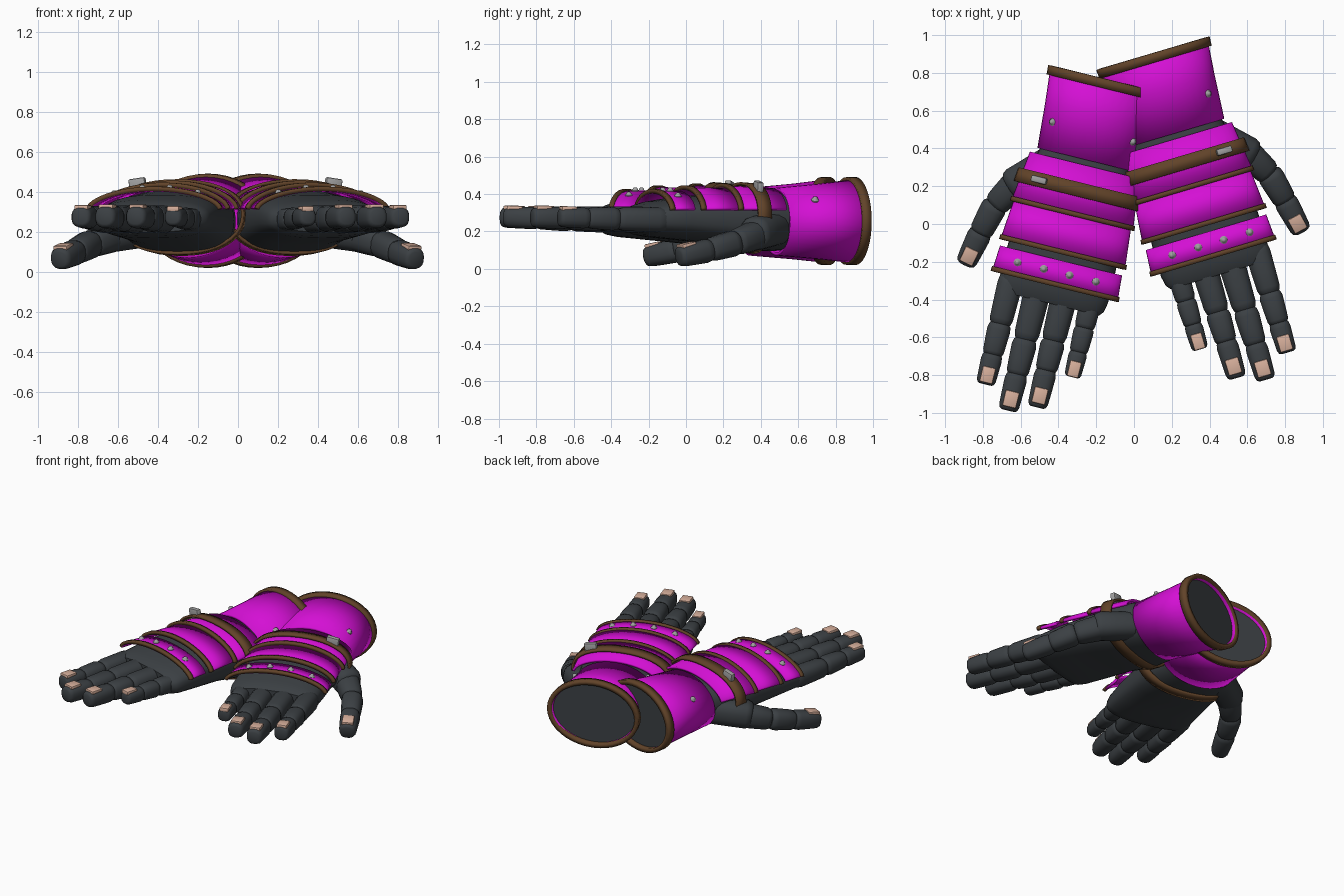
import bpy, bmesh, math
from mathutils import Matrix, Vector

old = bpy.data.objects.get("Cube")
if old:
    bpy.data.objects.remove(old)


def material(name, rgb):
    m = bpy.data.materials.new(name)
    m.use_nodes = True
    m.diffuse_color = (*rgb, 1)
    bsdf = next(n for n in m.node_tree.nodes if n.type == 'BSDF_PRINCIPLED')
    bsdf.inputs["Base Color"].default_value = (*rgb, 1)
    bsdf.inputs["Roughness"].default_value = 0.6
    return m


MAGENTA = material("magenta cloth", (0.66, 0.005, 0.66))
DARK = material("dark glove leather", (0.044, 0.051, 0.057))
BROWN = material("brown leather", (0.12, 0.056, 0.022))
METAL = material("grey metal", (0.35, 0.35, 0.35))
NAIL = material("pale nail", (0.68, 0.43, 0.33))


def P(u, v, z):
    """Glove space: u toward the thumb, v toward the fingertips, z up."""
    return Vector((u, -v, z))


def oval(v, ru, z_low, z_high, power=2.0, split=None, n=40):
    """Rounded cross-section; the widest height can be set with split."""
    mid = (z_low + z_high) / 2 if split is None else split
    pts = []
    for i in range(n):
        a = 2 * math.pi * i / n
        c, s = math.cos(a), math.sin(a)
        rz = z_high - mid if s > 0 else mid - z_low
        pts.append(P(math.copysign(abs(c) ** (2 / power), c) * ru, v,
                     mid + math.copysign(abs(s) ** (2 / power), s) * rz))
    return pts


def arch_z(t, top, edge=0.315):
    return edge + (top - edge) * max(0, 1 - t * t) ** 0.6


def arch(v, w, top, n=24):
    ts = [math.sin(math.pi * (i / n - 0.5)) for i in range(n + 1)]
    return [P(t * w, v, arch_z(t, top)) for t in ts]


class Glove:
    def __init__(self, side, matrix):
        self.side, self.matrix = side, matrix

    def finish(self, name, bm, mat, thickness=0):
        bm.transform(self.matrix)
        bmesh.ops.recalc_face_normals(bm, faces=bm.faces[:])
        mesh = bpy.data.meshes.new(name)
        bm.to_mesh(mesh)
        bm.free()
        mesh.materials.append(mat)
        mesh.shade_smooth()
        mesh.set_sharp_from_angle(angle=math.radians(40))
        ob = bpy.data.objects.new(self.side + "_" + name, mesh)
        bpy.context.collection.objects.link(ob)
        if thickness:
            mod = ob.modifiers.new("thickness", 'SOLIDIFY')
            mod.thickness, mod.offset = thickness, 0

    def loft(self, name, rings, mat, closed=True, caps=True, thickness=0):
        bm = bmesh.new()
        rows = [[bm.verts.new(p) for p in r] for r in rings]
        n = len(rows[0])
        for a, b in zip(rows, rows[1:]):
            for i in range(n if closed else n - 1):
                j = (i + 1) % n
                bm.faces.new((a[i], a[j], b[j], b[i]))
        if closed and caps:
            bm.faces.new(rows[0])
            bm.faces.new(rows[-1])
        self.finish(name, bm, mat, thickness)

    def tube(self, name, a, b, profile, mat, sides=16, power=2.5):
        """Straight lofted part from a to b; profile lists (fraction, radius)."""
        d = (b - a).normalized()
        side = d.cross(Vector((0, 0, 1)))
        side = side.normalized() if side.length > 0.01 else Vector((1, 0, 0))
        up = side.cross(d)
        rings = []
        for t, r in profile:
            ring = []
            for i in range(sides):
                ang = 2 * math.pi * (i + 0.5) / sides
                c, s = math.cos(ang), math.sin(ang)
                ring.append(a.lerp(b, t)
                            + side * math.copysign(abs(c) ** (2 / power), c) * r
                            + up * math.copysign(abs(s) ** (2 / power), s) * r)
            rings.append(ring)
        self.loft(name, rings, mat)

    def phalanx(self, name, a, b, r0, r1):
        self.tube(name, a, b, [(-0.08, r0 * 0.72), (0.0, r0 * 0.92), (0.14, r0), (0.55, (r0 + r1) / 2),
                               (0.86, r1), (0.96, r1 * 0.88), (1.0, r1 * 0.66)], DARK)

    def box(self, name, centre, size, direction, mat):
        bm = bmesh.new()
        bmesh.ops.create_cube(bm, size=1)
        bmesh.ops.scale(bm, vec=size, verts=bm.verts)
        bmesh.ops.bevel(bm, geom=bm.edges[:], offset=min(size) * 0.25, segments=2, affect='EDGES', profile=0.5)
        y = direction.normalized()
        x = y.cross(Vector((0, 0, 1))).normalized()
        rot = Matrix((x, y, x.cross(y))).transposed().to_4x4()
        bm.transform(Matrix.Translation(centre) @ rot)
        self.finish(name, bm, mat)

    def stud(self, name, base, normal):
        self.tube(name, base - normal * 0.006, base + normal * 0.022,
                  [(0, 0.021), (0.4, 0.021), (0.55, 0.015), (0.85, 0.012), (1, 0.006)], METAL, 12, 2)

    def digit(self, name, joints, radii):
        """Three rounded segments and a nail on the last one."""
        for k in range(3):
            self.phalanx(f"{name}_segment_{k + 1}", joints[k], joints[k + 1], radii[k], radii[k + 1])
        d = joints[3] - joints[2]
        up = d.cross(Vector((0, 0, 1))).cross(d).normalized()
        r = radii[3]
        self.box(name + "_nail", joints[2].lerp(joints[3], 0.68) + up * (r - 0.004),
                 (r * 1.35, 0.085, 0.026), d, NAIL)

    def build(self):
        # Cuff with rolled rim and closed dark lining
        self.loft("cuff", [oval(0.01, 0.29, 0.04, 0.47), oval(0.2, 0.272, 0.06, 0.447),
                           oval(0.44, 0.255, 0.08, 0.425)], MAGENTA, caps=False, thickness=0.018)
        self.loft("cuff_rim", [oval(0, 0.298, 0.035, 0.477), oval(0.05, 0.295, 0.037, 0.475)],
                  BROWN, caps=False, thickness=0.03)
        self.loft("cuff_lining", [oval(0.03, 0.284, 0.048, 0.462), oval(0.06, 0.27, 0.06, 0.45)], DARK)
        for s in (-1, 1):
            self.stud(f"cuff_stud_{s + 2}", P(s * 0.217, 0.289, 0.366), P(s * 0.5, 0, 0.85).normalized())

        # Palm and wrist
        body = [(0.38, 0.235, 0.10, 0.40), (0.48, 0.26, 0.095, 0.41), (0.62, 0.285, 0.10, 0.415),
                (0.8, 0.285, 0.135, 0.40), (1.0, 0.295, 0.155, 0.385), (1.15, 0.295, 0.17, 0.36),
                (1.2, 0.285, 0.18, 0.345), (1.225, 0.265, 0.20, 0.33)]
        self.loft("palm", [oval(*b, power=2.7) for b in body], DARK)

        # Overlapping back-of-hand plates, each with a leather edge
        plates = [("wrist", 0.47, 0.745, 0.29, 0.325, 0.425, 0.44),
                  ("middle", 0.74, 0.955, 0.312, 0.332, 0.425, 0.43),
                  ("knuckle", 0.99, 1.13, 0.325, 0.335, 0.41, 0.41)]
        for name, v0, v1, w0, w1, h0, h1 in plates:
            self.loft(name + "_plate", [arch(v0, w0, h0), arch(v1, w1, h1)], MAGENTA,
                      closed=False, thickness=0.016)
            self.loft(name + "_plate_edge", [arch(v1 - 0.024, w1 + 0.002, h1 + 0.006),
                                             arch(v1 + 0.002, w1 + 0.004, h1 + 0.006)],
                      BROWN, closed=False, thickness=0.022)
        for k, u in enumerate((-0.205, -0.062, 0.078, 0.221)):
            z = arch_z(u / 0.33, 0.416)
            self.stud(f"knuckle_stud_{k + 1}", P(u, 1.055, z), P(u * 0.9, 0, 0.9).normalized())

        # Wrist strap and buckle
        self.loft("strap", [oval(0.565, 0.328, 0.088, 0.45, 2.2, 0.29),
                            oval(0.64, 0.336, 0.095, 0.456, 2.2, 0.29)], BROWN, caps=False, thickness=0.016)
        self.box("buckle", P(0.213, 0.603, 0.434), (0.036, 0.085, 0.07), P(1, 0, -0.15), METAL)

        # Fingers: side position, joints along the hand, thickness
        fingers = {"little_finger": (-0.205, (1.14, 1.313, 1.444, 1.575), 0.055),
                   "ring_finger": (-0.062, (1.14, 1.42, 1.58, 1.775), 0.066),
                   "middle_finger": (0.083, (1.14, 1.45, 1.637, 1.828), 0.067),
                   "index_finger": (0.233, (1.14, 1.40, 1.565, 1.722), 0.063)}
        for name, (u, vs, r) in fingers.items():
            zs = (0.262, 0.267, 0.272, 0.275)
            self.digit(name, [P(u, v, z) for v, z in zip(vs, zs)],
                       [r * k for k in (1.08, 1, 0.9, 0.82)])

        # Thumb and its fleshy base
        self.phalanx("thumb_base", P(0.16, 0.48, 0.22), P(0.36, 0.68, 0.185), 0.09, 0.09)
        self.digit("thumb", [P(0.31, 0.62, 0.19), P(0.41, 0.79, 0.14), P(0.45, 0.95, 0.10), P(0.488, 1.13, 0.063)],
                   [0.08, 0.07, 0.064, 0.056])


# Two mirrored gloves, crossed at the cuffs
Glove("left", Matrix.Translation((0.10, 0.905, 0)) @ Matrix.Rotation(math.radians(16.5), 4, 'Z')).build()
Glove("right", Matrix.Translation((-0.15, 0.768, 0)) @ Matrix.Rotation(math.radians(-13.8), 4, 'Z')
      @ Matrix.Scale(-1, 4, Vector((1, 0, 0)))).build()
